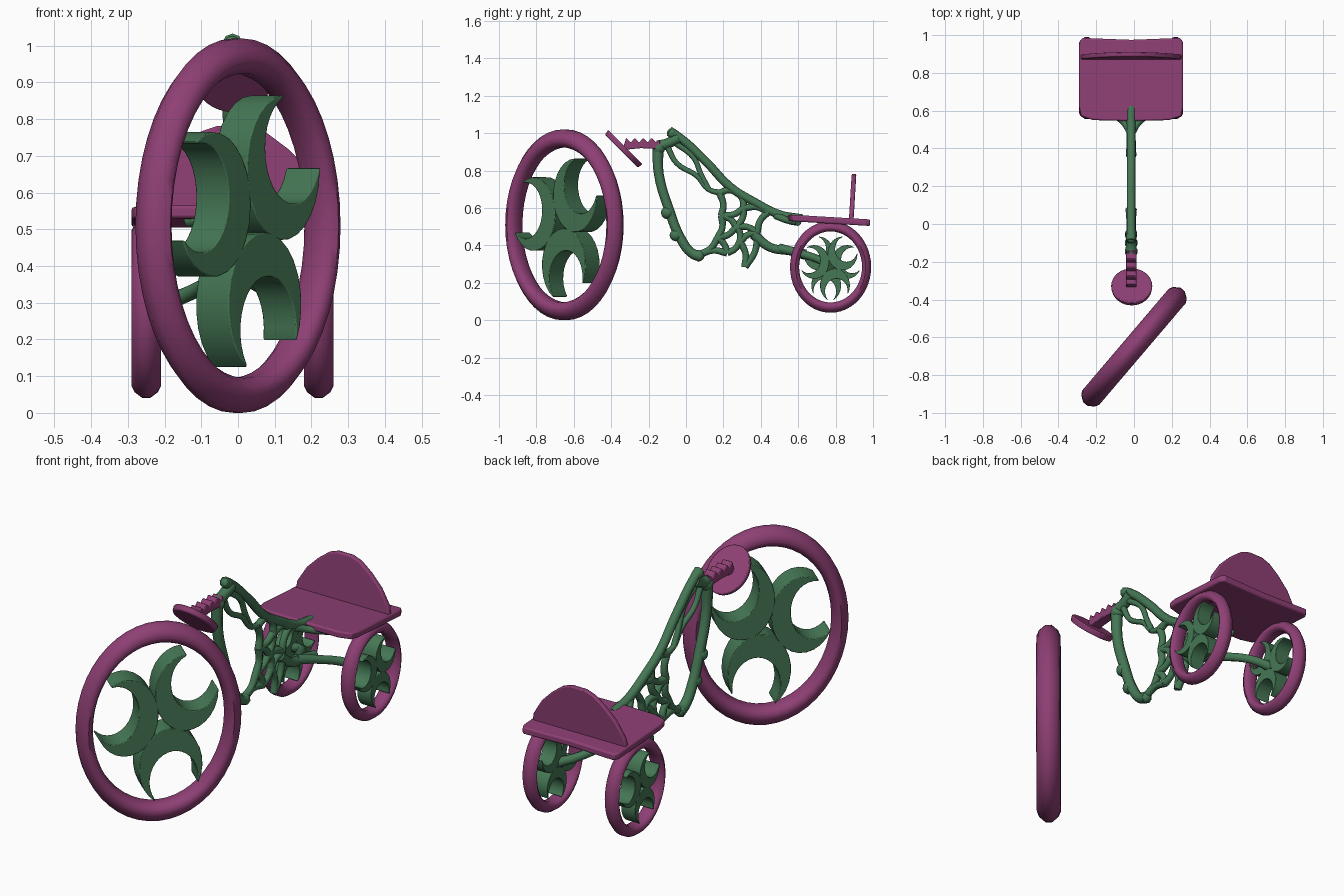
import bpy, bmesh, math
from mathutils import Vector, Matrix

if "Cube" in bpy.data.objects:
    bpy.data.objects.remove(bpy.data.objects["Cube"])

MID = -0.015  # centre line of frame and seat


def material(name, rgb):
    m = bpy.data.materials.new(name)
    m.use_nodes = True
    m.diffuse_color = (*rgb, 1)
    m.node_tree.nodes["Principled BSDF"].inputs["Base Color"].default_value = (*rgb, 1)
    return m


PLUM = material("plum", (0.27, 0.05, 0.175))
GREEN = material("green", (0.06, 0.185, 0.09))


def finish(ob, mat, bevel=0, angle=40):
    ob.data.materials.clear()
    ob.data.materials.append(mat)
    bpy.ops.object.select_all(action="DESELECT")
    ob.select_set(True)
    bpy.context.view_layer.objects.active = ob
    if bevel:
        b = ob.modifiers.new("soft edges", "BEVEL")
        b.width, b.segments = bevel, 2
    bpy.ops.object.shade_smooth_by_angle(angle=math.radians(angle))
    return ob


def from_bmesh(name, bm, mat, bevel=0, angle=40):
    bmesh.ops.recalc_face_normals(bm, faces=bm.faces)
    me = bpy.data.meshes.new(name)
    bm.to_mesh(me)
    bm.free()
    ob = bpy.data.objects.new(name, me)
    bpy.context.collection.objects.link(ob)
    return finish(ob, mat, bevel, angle)


def prism(bm, points, offset):
    """Extrude a closed outline of 3D points by an offset."""
    face = bm.faces.new([bm.verts.new(p) for p in points])
    ext = bmesh.ops.extrude_face_region(bm, geom=[face])
    bmesh.ops.translate(bm, vec=offset, verts=[v for v in ext["geom"] if isinstance(v, bmesh.types.BMVert)])


# Wheels: oval rim with three crescent spokes
def wheel(name, centre, radius, squash, width, depth, turn):
    place = (Matrix.Translation(centre) @ Matrix.Rotation(math.radians(turn), 4, "Z")
             @ Matrix.Diagonal((squash, 1, 1, 1)))
    w = width / 2
    section = [(0, -.25), (0, .25), (.3, .8), (.6, 1), (.85, .8),
               (1, .4), (1, -.4), (.85, -.8), (.6, -1), (.3, -.8)]
    bm = bmesh.new()
    ring = [bm.verts.new((radius - depth * a, w * b, 0)) for a, b in section]
    edges = [bm.edges.new((ring[i - 1], ring[i])) for i in range(len(ring))]
    bmesh.ops.spin(bm, geom=ring + edges, cent=(0, 0, 0), axis=(0, 1, 0),
                   angle=math.tau, steps=48, use_duplicate=False)
    bmesh.ops.remove_doubles(bm, verts=bm.verts, dist=1e-4)
    bmesh.ops.transform(bm, matrix=place, verts=bm.verts)
    from_bmesh(name + "_rim", bm, PLUM, angle=60)

    bm = bmesh.new()
    size = 0.475 * (radius - depth)
    n = 20
    outer, inner = [], []
    for i in range(n + 1):
        t = i / n
        a = math.radians(45 + 270 * t)
        b = math.radians(66 + 228 * t)
        outer.append((size * math.cos(a), size * math.sin(a)))
        inner.append((size * (.36 + .74 * math.cos(b)), size * .76 * math.sin(b)))
    for k in range(3):
        way = math.radians(45 + 120 * k)
        c, s = math.cos(way), math.sin(way)
        reach = 1.13 * size
        pts = [(c * (x + reach) - s * z, -w, s * (x + reach) + c * z) for x, z in outer + inner[::-1]]
        prism(bm, pts, (0, width, 0))
    bmesh.ops.transform(bm, matrix=place, verts=bm.verts)
    from_bmesh(name + "_crescent_spokes", bm, GREEN, bevel=radius * .02)


wheel("front_wheel", (0, -.65, .51), .51, .78, .118, .095, 49.6)
for side, sign in (("left", 1), ("right", -1)):
    wheel(side + "_rear_wheel", (MID + .235 * sign, .773, .285), .245, .885, .08, .055, 90 * sign)


# Frame: organic tubes in the centre plane
def tubes(name, paths):
    cu = bpy.data.curves.new(name, "CURVE")
    cu.dimensions = "3D"
    cu.bevel_depth, cu.bevel_resolution, cu.resolution_u = 1, 2, 5
    cu.use_fill_caps = True
    for path, r in paths:
        sp = cu.splines.new("BEZIER")
        sp.bezier_points.add(len(path) - 1)
        for i, (bp, p) in enumerate(zip(sp.bezier_points, path)):
            bp.co = (MID, *p) if len(p) == 2 else p
            bp.handle_left_type = bp.handle_right_type = "AUTO"
            bp.radius = r if 0 < i < len(path) - 1 else r * 1.15
    ob = bpy.data.objects.new(name, cu)
    bpy.context.collection.objects.link(ob)
    bpy.ops.object.select_all(action="DESELECT")
    ob.select_set(True)
    bpy.context.view_layer.objects.active = ob
    bpy.ops.object.convert(target="MESH")
    return finish(bpy.context.object, GREEN, angle=60)


tubes("main_frame", [
    ([(-.15, .93), (-.145, .78), (-.09, .59), (-.03, .44), (.03, .36), (.08, .34)], .026),
    ([(-.09, 1.01), (-.045, .985), (.1, .855), (.24, .71), (.36, .635), (.5, .565), (.62, .54)], .023),
    ([(-.15, .93), (-.1, .945), (-.04, .975)], .027),
    ([(-.1, .93), (-.05, .84), (.06, .77), (.12, .7), (.19, .68)], .014),
    ([(-.06, .95), (.04, .87), (.08, .78), (.12, .7)], .014),
])

# Lattice bracing between the tubes
node = dict(a=(.18, .68), b=(.27, .69), c=(.31, .6), d=(.19, .56), e=(.27, .5), f=(.17, .44),
            g=(.29, .42), h=(.38, .47), i=(.44, .58), j=(.07, .35), k=(.22, .36), s=(.315, .285))
links = "ab ad bc cd ce ci de df ef eg eh hi fj fk gk gh jk gs hs".split()
bracing = []
for p, q in links:
    u, v = Vector(node[p]), Vector(node[q])
    d = v - u
    bend = (u + v) / 2 + Vector((-d.y, d.x)) * .12
    bracing.append(([tuple(u), tuple(bend), tuple(v)], .017))
tubes("lattice_bracing", bracing)

# Rear fork spreading to both wheels
fork = [([(.36, .46), (.45, .39), (.56, .37), (.64, .35)], .024)]
for sign in (1, -1):
    fork.append(([(MID, .5, .385), (MID + .05 * sign, .6, .36),
                  (MID + .13 * sign, .72, .32), (MID + .22 * sign, .773, .285)], .022))
    fork.append(([(MID, .48, .56), (MID + .04 * sign, .54, .535), (MID + .12 * sign, .6, .525)], .018))
tubes("rear_fork", fork)

# Knuckles on the front tube
bm = bmesh.new()
for y, z, r in ((-.1, .575, .035), (-.055, .455, .033), (-.145, .92, .035), (.07, .345, .03), (-.075, 1.0, .028)):
    bmesh.ops.create_icosphere(bm, subdivisions=2, radius=r, matrix=Matrix.Translation((MID, y, z)))
from_bmesh("frame_knuckles", bm, GREEN, angle=60)

# Seat: thin slab with rounded corners, sagging slightly to the rear
bm = bmesh.new()
half = [(0, .545), (.2, .55), (.265, .57), (.275, .62), (.275, .96), (.26, .985), (0, .975)]
outline = half + [(-x, y) for x, y in half[-2:0:-1]]
prism(bm, [(MID + x, y, .565 - .06 * (y - .55)) for x, y in outline], (0, 0, -.035))
from_bmesh("seat", bm, PLUM, bevel=.008)

# Backrest: tapered panel with a rounded top
bm = bmesh.new()
half = [(.27, .52), (.26, .58), (.21, .66), (.15, .72), (.09, .765), (.04, .782)]
outline = half + [(-x, z) for x, z in half[::-1]]
prism(bm, [(MID + x, .87 + .06 * (z - .52), z) for x, z in outline], (0, .025, 0))
from_bmesh("backrest", bm, PLUM, bevel=.006)

# Tilted disc at the front, with its toothed arm
bm = bmesh.new()
bmesh.ops.create_cone(bm, cap_ends=True, segments=32, radius1=.105, radius2=.11, depth=.03,
                      matrix=Matrix.Translation((MID + .003, -.335, .915))
                      @ Matrix.Rotation(math.radians(-45), 4, "X")
                      @ Matrix.Diagonal((1, 1.18, 1, 1)))
from_bmesh("steering_disc", bm, PLUM, bevel=.006)

bm = bmesh.new()
teeth = []
for i in range(4):
    y = -.32 + .045 * i
    teeth += [(y, .975), (y + .025, .95)]
side = [(-.34, .91)] + teeth + [(-.14, .965), (-.14, .915), (-.24, .92)]
prism(bm, [(MID - .028, y, z) for y, z in side], (.056, 0, 0))
from_bmesh("toothed_arm", bm, PLUM, bevel=.004)
